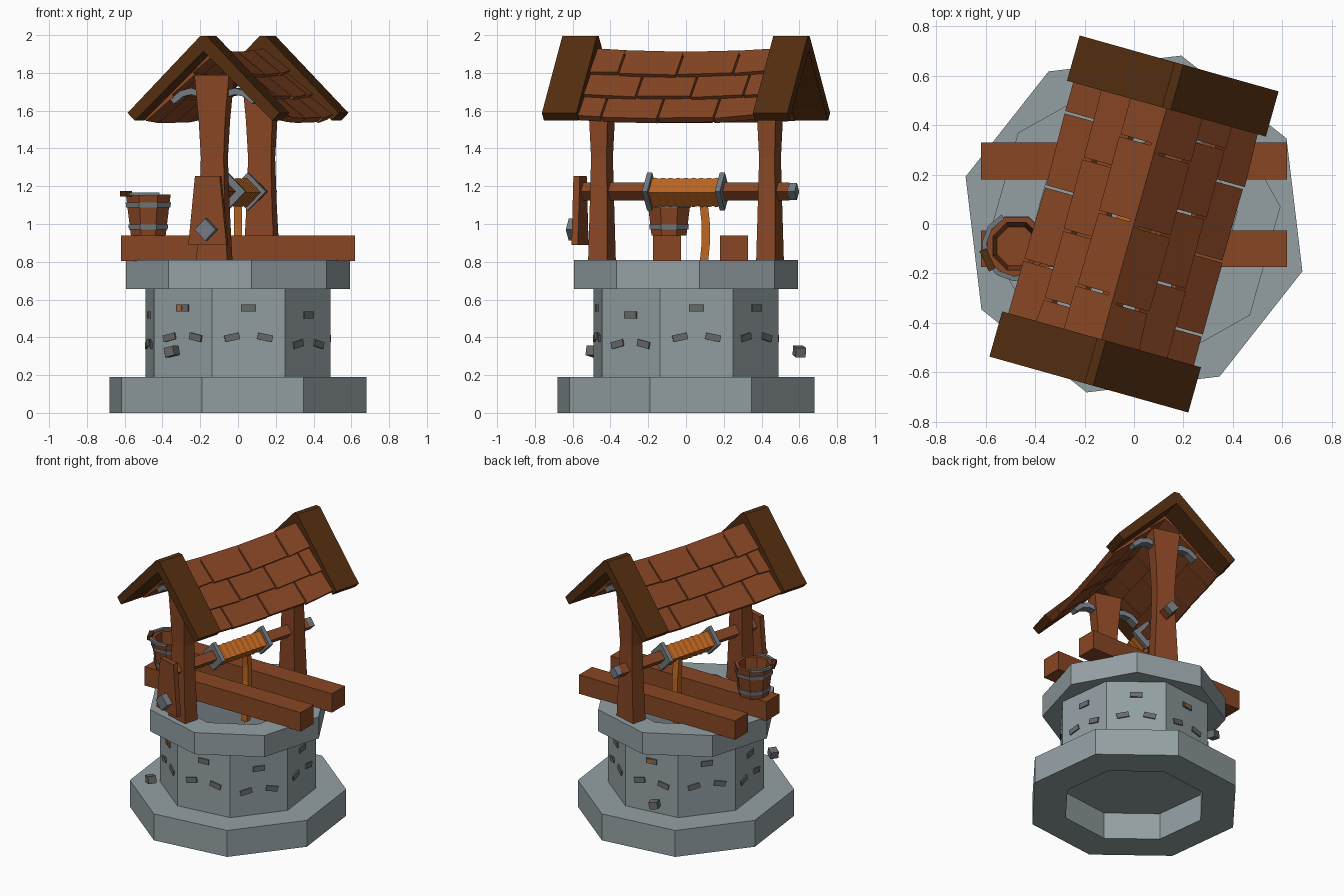
import bpy, bmesh, math, random
from mathutils import Matrix, Vector

if "Cube" in bpy.data.objects:
    bpy.data.objects.remove(bpy.data.objects["Cube"])

random.seed(4)
TURN = math.radians(-15.7)      # whole well is turned about z


def material(name, r, g, b):
    def lin(c):
        c /= 255
        return c / 12.92 if c <= 0.04045 else ((c + 0.055) / 1.055) ** 2.4
    m = bpy.data.materials.new(name)
    m.diffuse_color = (lin(r), lin(g), lin(b), 1)
    m.use_nodes = True
    m.node_tree.nodes["Principled BSDF"].inputs["Base Color"].default_value = m.diffuse_color
    return m


STONE = material("stone", 148, 160, 164)
BRICK = material("dark_stone", 106, 108, 108)
WOOD = material("wood", 136, 70, 36)
DARK = material("dark_wood", 84, 46, 16)
ROPE = material("rope_tan", 190, 102, 32)
METAL = material("iron", 114, 122, 128)


def make(name, bm, mat, turn=True):
    bmesh.ops.remove_doubles(bm, verts=bm.verts, dist=1e-5)
    bmesh.ops.recalc_face_normals(bm, faces=bm.faces)
    me = bpy.data.meshes.new(name)
    bm.to_mesh(me)
    bm.free()
    me.materials.append(mat)
    ob = bpy.data.objects.new(name, me)
    bpy.context.collection.objects.link(ob)
    if turn:
        ob.rotation_euler.z = TURN
    return ob


def loft(bm, sections, caps=True):
    """Skin a list of equal-length point loops."""
    rows = [[bm.verts.new(p) for p in s] for s in sections]
    n = len(rows[0])
    for a, b in zip(rows, rows[1:]):
        for i in range(n):
            j = (i + 1) % n
            bm.faces.new((a[i], a[j], b[j], b[i]))
    if caps:
        bm.faces.new(rows[0])
        bm.faces.new(rows[-1])


def lathe(name, profile, mat, offset=0.0, centre=(0, 0), sides=8, turn=True):
    """Closed (radius, z) profile spun into a low-poly ring."""
    bm = bmesh.new()
    secs = []
    for k in range(sides + 1):
        a = math.radians(offset) + math.tau * k / sides
        secs.append([(centre[0] + r * math.cos(a), centre[1] + r * math.sin(a), z) for r, z in profile])
    loft(bm, secs, caps=False)
    return make(name, bm, mat, turn)


def extrude(name, outline, v0, v1, mat):
    """(x, z) outline pushed along y."""
    bm = bmesh.new()
    loft(bm, [[(x, v, z) for x, z in outline] for v in (v0, v1)])
    return make(name, bm, mat)


def diamond(r, z, x=0.0):
    return [(x + r, z), (x, z + r), (x - r, z), (x, z - r)]


def box(bm, matrix, size):
    bmesh.ops.create_cube(bm, size=1, matrix=matrix @ Matrix.Diagonal((*size, 1)))


# Stone base, wall and rim
lathe("base_ring", [(0.475, 0), (0.708, 0), (0.708, 0.19), (0.475, 0.19)], STONE)
lathe("wall", [(0, 0.19), (0.51, 0.19), (0.51, 0.66), (0.43, 0.66), (0.43, 0.23), (0, 0.23)], STONE)
lathe("rim", [(0.42, 0.655), (0.597, 0.655), (0.597, 0.81), (0.42, 0.81)], STONE, 22.5)

# Small bricks on every wall face
bm, spots = bmesh.new(), bmesh.new()
for k in range(8):
    a = math.radians(22.5 + 45 * k)
    drop = -0.036 if k in (4, 7) else 0
    for t, z, tilt in ((0, 0.555, 0), (-0.088, 0.40, 12), (0.088, 0.40, -12)):
        spin = Matrix.Rotation(a, 4, 'Z')
        at = Matrix.Translation((0, 0, z + drop)) @ spin @ Matrix.Translation((0.471, t, 0))
        box(bm, at @ Matrix.Rotation(math.radians(tilt), 4, 'X'), (0.018, 0.08, 0.036))
        if t == 0 and k in (2, 5):
            box(spots, at @ Matrix.Translation((0.009, -0.015, 0)), (0.008, 0.03, 0.028))
make("wall_bricks", bm, BRICK)
make("brick_spots", spots, ROPE)

# Two loose bricks standing off the wall
bm = bmesh.new()
for x, y in ((-0.35, -0.49), (-0.17, 0.6)):
    rot = Matrix.Rotation(math.atan2(y, x), 4, 'Z') @ Matrix.Rotation(0.2, 4, 'X')
    box(bm, Matrix.Translation((x, y, 0.325)) @ rot, (0.055, 0.06, 0.05))
make("loose_bricks", bm, BRICK, turn=False)

# Cross beams (square to the world axes)
for i, y in enumerate((0.255, -0.1)):
    bm = bmesh.new()
    box(bm, Matrix.Translation((0, y, 0.872)), (1.24, 0.148, 0.136))
    make(f"beam_{i + 1}", bm, WOOD, turn=False)

# Posts with flared ends, and their curved iron braces
for name, s in (("front", -1), ("back", 1)):
    bm = bmesh.new()
    secs = []
    for z, w, t in ((0.80, 0.17, 0.105), (1.1, 0.14, 0.095), (1.35, 0.125, 0.085),
                    (1.55, 0.145, 0.10), (1.79, 0.19, 0.11)):
        secs.append([(i * w / 2, s * 0.462 + j * t / 2, z) for i, j in ((-1, -1), (1, -1), (1, 1), (-1, 1))])
    loft(bm, secs)
    make(f"{name}_post", bm, WOOD)
    for side, m in (("left", -1), ("right", 1)):
        top = [(0.05, 1.70), (0.12, 1.72), (0.18, 1.705), (0.235, 1.66)]
        low = [(0.215, 1.635), (0.165, 1.675), (0.12, 1.685), (0.05, 1.665)]
        extrude(f"{name}_{side}_brace", [(m * x, z) for x, z in top + low],
                s * 0.462 - 0.03, s * 0.462 + 0.03, METAL)

# Winch: axle, rope drum, iron plates, end cap
AX = 1.172
extrude("axle", diamond(0.047, AX), -0.60, 0.57, WOOD)
bm = bmesh.new()
secs = []
for i in range(19):
    r = 0.078 if i % 2 else 0.072
    secs.append([(x, -0.19 + 0.38 * i / 18, z) for x, z in diamond(r, AX - 0.005)])
loft(bm, secs)
make("rope_drum", bm, ROPE)
for i, v in enumerate((-0.2, 0.2)):
    extrude(f"drum_plate_{i + 1}", diamond(0.1, AX), v - 0.014, v + 0.014, METAL)
extrude("axle_cap", diamond(0.045, AX), 0.55, 0.61, METAL)

# Crank board and its handle
extrude("crank_board", [(-0.105, 0.89), (0.105, 0.89), (0.068, 1.255), (-0.068, 1.255)], -0.60, -0.565, WOOD)
extrude("crank_handle", diamond(0.058, 0.97), -0.645, -0.60, METAL)

# Hanging rope, bowed a little
bm = bmesh.new()
secs = []
for z, y in ((1.14, 0.09), (1.0, 0.105), (0.9, 0.105), (0.8, 0.095), (0.62, 0.09)):
    secs.append([(i * 0.022, y + j * 0.022, z) for i, j in ((-1, -1), (1, -1), (1, 1), (-1, 1))])
loft(bm, secs)
make("hanging_rope", bm, ROPE, turn=False)

# Roof shingles: three overlapping rows on each slope, sagging mid-span
bm = bmesh.new()
C = math.sqrt(0.5)
CUTS = ((-0.5, -0.33, -0.01, 0.30, 0.5), (-0.5, -0.2, 0.1, 0.39, 0.5), (-0.5, -0.36, -0.05, 0.26, 0.5))
for s in (-1, 1):
    for row, cuts in enumerate(CUTS):
        for a, b in zip(cuts, cuts[1:]):
            d = row * 0.165
            secs = []
            for v in (s * a + s * 0.005, s * b - s * 0.005):
                e = d + 0.195 + random.uniform(-0.008, 0.008)
                sag = 0.018 * (1 - (v / 0.5) ** 2)
                shape = ((d, -0.03), (d, 0.0), (e, 0.024), (e, -0.012))
                secs.append([(s * (p + n) * C, v, 1.93 - sag + (n - p) * C) for p, n in shape])
            loft(bm, secs)
make("roof_shingles", bm, WOOD)

# Dark gable boards at both roof ends
GABLE = [(-0.018, 1.995), (0.018, 1.995), (0.418, 1.588), (0.378, 1.548), (0, 1.915), (-0.378, 1.548), (-0.418, 1.588)]
extrude("front_gable", GABLE, -0.675, -0.485, DARK)
extrude("back_gable", GABLE, 0.485, 0.675, DARK)

# Bucket with iron hoops and folded handle
B = (-0.475, -0.09)
lathe("bucket", [(0, 0.94), (0.1, 0.94), (0.128, 1.155), (0.104, 1.155), (0.085, 0.97), (0, 0.97)],
      WOOD, 22.5, B, turn=False)
for i, (z, r) in enumerate(((0.972, 0.111), (1.088, 0.127))):
    lathe(f"bucket_hoop_{i + 1}", [(r - 0.02, z), (r, z), (r + 0.003, z + 0.026), (r - 0.02, z + 0.026)],
          METAL, 22.5, B, turn=False)
bm = bmesh.new()
secs = []
for k in range(7):
    a = math.radians(115 + 30 * k)
    secs.append([(B[0] + r * math.cos(a), B[1] + r * math.sin(a), z)
                 for r, z in ((0.122, 1.15), (0.142, 1.15), (0.142, 1.168), (0.122, 1.168))])
loft(bm, secs)
make("bucket_handle", bm, METAL, turn=False)
bm = bmesh.new()
a = math.radians(205)
box(bm, Matrix.Translation((B[0] + 0.13 * math.cos(a), B[1] + 0.13 * math.sin(a), 1.16))
    @ Matrix.Rotation(a, 4, 'Z'), (0.03, 0.09, 0.03))
make("bucket_grip", bm, DARK, turn=False)
